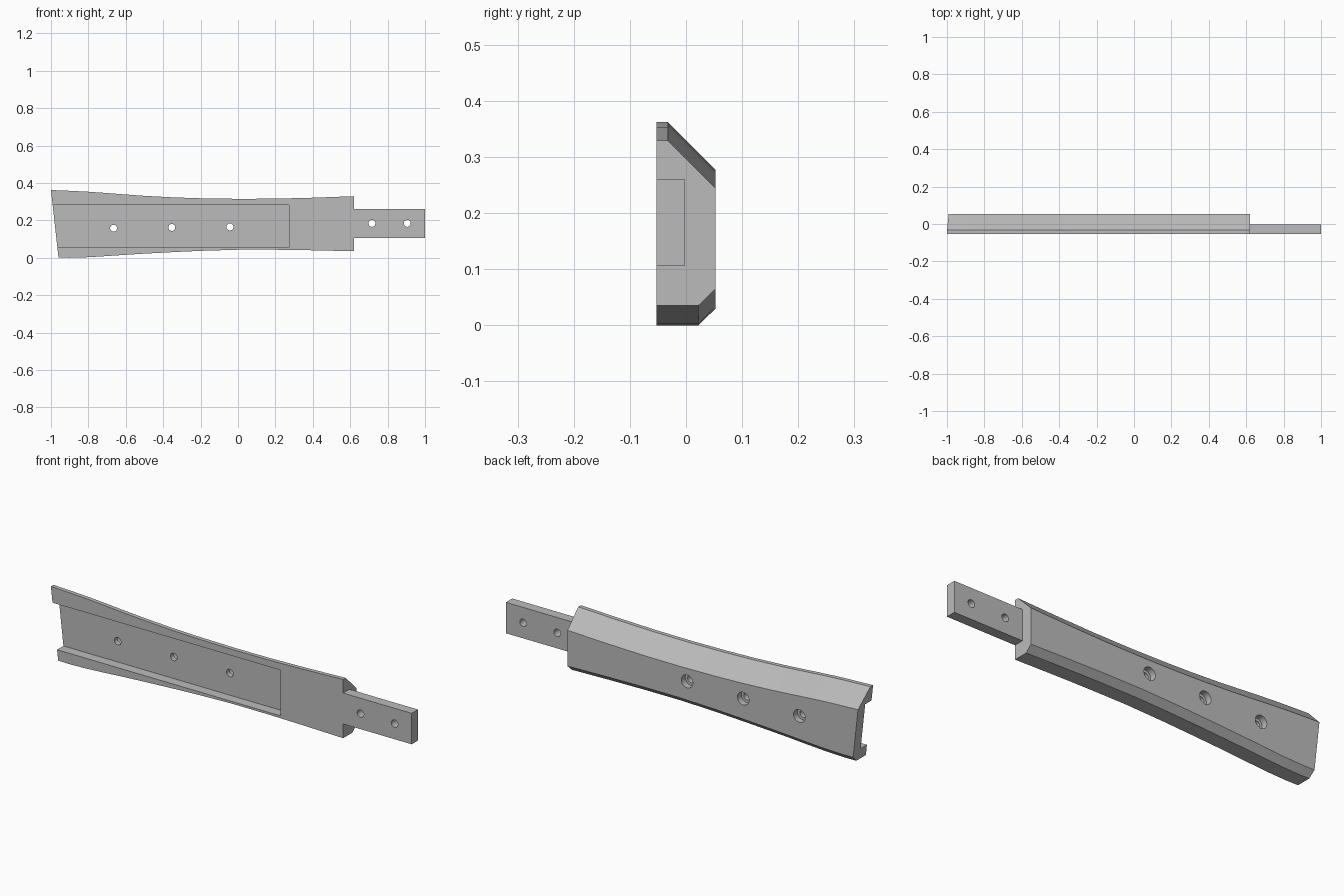
import bpy, bmesh
from math import radians
from mathutils import Vector

cube = bpy.data.objects.get("Cube")
if cube:
    bpy.data.objects.remove(cube, do_unlink=True)

grey = bpy.data.materials.new("plain grey")
grey.use_nodes = True
colour = (0.5, 0.5, 0.5, 1)
grey.diffuse_color = colour
grey.node_tree.nodes["Principled BSDF"].inputs["Base Color"].default_value = colour

FRONT, BACK, INNER = -0.053, 0.053, -0.003
SHOULDER = 0.62


def finish(bm, name):
    bmesh.ops.recalc_face_normals(bm, faces=bm.faces)
    mesh = bpy.data.meshes.new(name)
    bm.to_mesh(mesh)
    bm.free()
    mesh.materials.append(grey)
    ob = bpy.data.objects.new(name, mesh)
    bpy.context.collection.objects.link(ob)
    return ob


def box(name, lo, hi):
    bm = bmesh.new()
    bmesh.ops.create_cube(bm, size=1)
    lo, hi = Vector(lo), Vector(hi)
    for v in bm.verts:
        v.co = (lo + hi) / 2 + v.co * (hi - lo)
    return finish(bm, name)


def drill(name, x, z, radius, y0, y1):
    bpy.ops.mesh.primitive_cylinder_add(
        vertices=32, radius=radius, depth=y1 - y0,
        location=(x, (y0 + y1) / 2, z), rotation=(radians(90), 0, 0))
    ob = bpy.context.object
    ob.name = name
    ob.data.materials.append(grey)
    return ob


def cut(target, cutters):
    bpy.context.view_layer.objects.active = target
    for c in cutters:
        c.hide_render = True
        mod = target.modifiers.new("cut", 'BOOLEAN')
        mod.operation, mod.solver, mod.object = 'DIFFERENCE', 'EXACT', c
        bpy.ops.object.modifier_apply(modifier=mod.name)
        bpy.data.objects.remove(c, do_unlink=True)


# Handle body: chamfered section swept through stations (x, bottom, top)
stations = [
    (-1.0, .002, .362), (-.9, .0, .358), (-.8, .003, .353), (-.7, .009, .346),
    (-.6, .016, .338), (-.5, .022, .331), (-.35, .030, .323), (-.2, .037, .318),
    (0, .043, .315), (.2, .043, .316), (.4, .040, .321), (SHOULDER, .035, .329)]
bm = bmesh.new()
rings = []
for x, zb, zt in stations:
    section = [(FRONT, zb), (0.022, zb), (BACK, zb + 0.03),
               (BACK, zt - 0.085), (-0.032, zt), (FRONT, zt)]
    rings.append([bm.verts.new((x, y, z)) for y, z in section])
for a, b in zip(rings, rings[1:]):
    for i in range(len(a)):
        j = (i + 1) % len(a)
        bm.faces.new((a[i], a[j], b[j], b[i]))
bm.faces.new(rings[0])
bm.faces.new(rings[-1])

# Slanted butt end
geom = bm.verts[:] + bm.edges[:] + bm.faces[:]
res = bmesh.ops.bisect_plane(bm, geom=geom, plane_co=(-1, 0, 0.362),
                             plane_no=(-0.36, 0, -0.04), clear_outer=True)
bmesh.ops.holes_fill(bm, edges=[e for e in bm.edges if e.is_boundary])
body = finish(bm, "handle_body")

# Front channel and counterbored screw holes
cutters = [box("channel_cutter", (-1.1, -0.2, 0.054), (0.272, INNER, 0.283))]
for x, z in [(-.665, .158), (-.354, .162), (-.043, .165)]:
    cutters.append(drill("screw_cutter", x, z, 0.0185, -0.2, 0.2))
    cutters.append(drill("counterbore_cutter", x, z, 0.032, 0.022, 0.2))
cut(body, cutters)

# Tang with two through holes
tang = box("tang", (SHOULDER, FRONT, 0.106), (1, INNER, 0.261))
cut(tang, [drill("tang_hole_cutter", x, 0.184, 0.0185, -0.2, 0.2)
           for x in (0.716, 0.905)])

bpy.ops.object.select_all(action='DESELECT')
for ob in (body, tang):
    ob.select_set(True)
bpy.context.view_layer.objects.active = body
bpy.ops.object.shade_smooth_by_angle(angle=radians(25))
